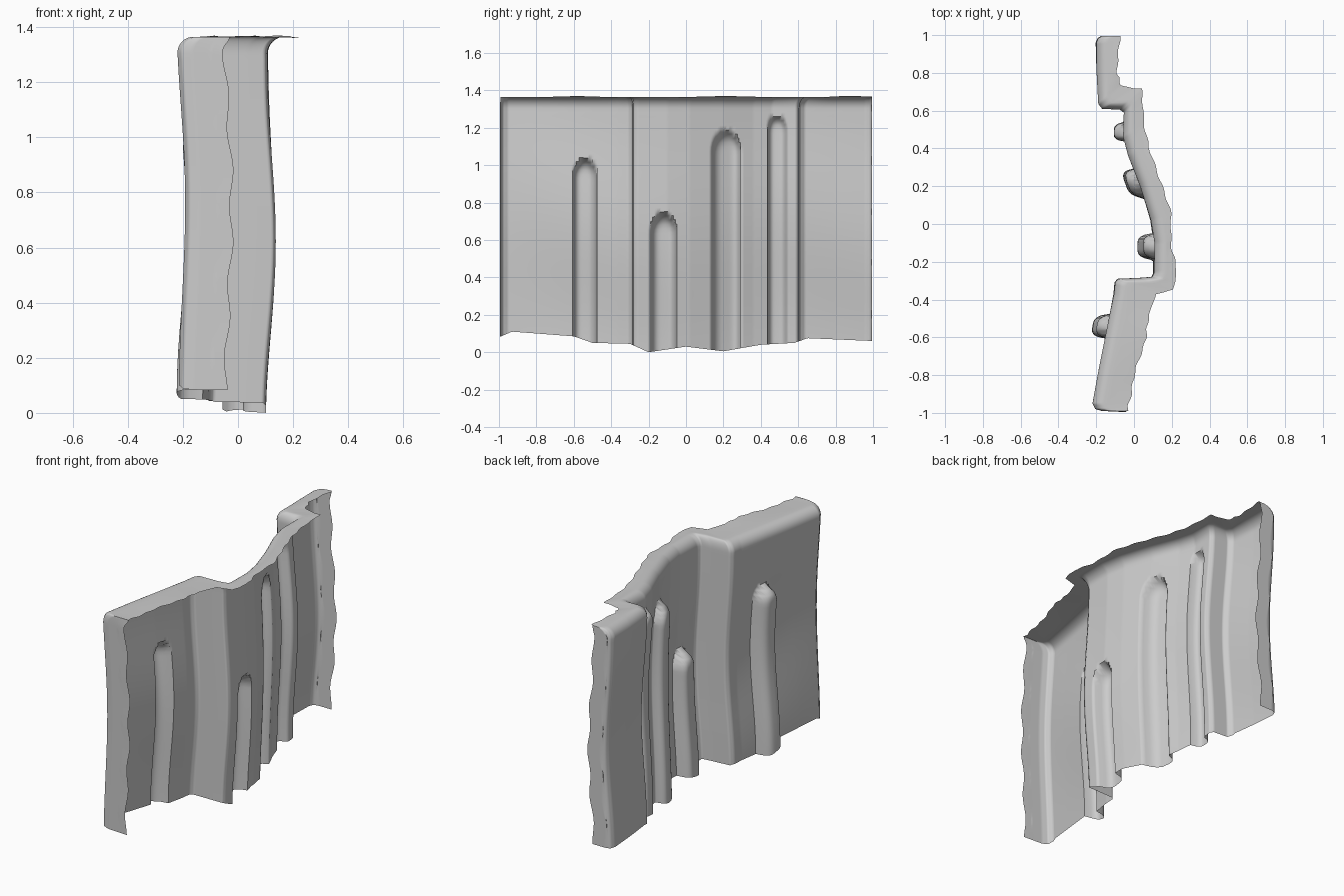
import bpy, bmesh, math, random

if "Cube" in bpy.data.objects:
    bpy.data.objects.remove(bpy.data.objects["Cube"])

random.seed(4)
TOP, R = 1.365, 0.06

# Plan outline: wall face x, y and matching back edge of the top lip x, y
PLAN = [
    (-0.05, -0.995, -0.03, -0.99), (-0.17, -0.99, -0.03, -0.99), (-0.205, -0.98, -0.03, -0.985),
    (-0.22, -0.95, -0.03, -0.96), (-0.19, -0.80, 0.00, -0.83), (-0.145, -0.58, 0.06, -0.62),
    (-0.105, -0.37, 0.085, -0.48), (-0.10, -0.31, 0.11, -0.37), (-0.085, -0.29, 0.15, -0.36),
    (0.03, -0.285, 0.20, -0.345), (0.095, -0.28, 0.215, -0.30), (0.105, -0.26, 0.22, -0.24),
    (0.105, -0.10, 0.195, -0.10), (0.085, 0.02, 0.19, 0.05), (0.03, 0.20, 0.14, 0.24),
    (-0.03, 0.36, 0.075, 0.41), (-0.055, 0.46, 0.06, 0.52), (-0.05, 0.59, 0.05, 0.69),
    (-0.07, 0.605, 0.045, 0.715), (-0.165, 0.61, 0.00, 0.715), (-0.185, 0.635, -0.07, 0.73),
    (-0.195, 0.80, -0.085, 0.80), (-0.20, 0.96, -0.08, 0.97), (-0.19, 0.985, -0.08, 0.99),
    (-0.17, 0.995, -0.08, 0.995), (-0.085, 0.995, -0.08, 0.995)]

# Ragged lower edge: y, z
HEM = [(-1, .08), (-.93, .11), (-.6, .085), (-.5, .05), (-.3, .045), (-.2, .0), (0, .03),
       (.2, .005), (.4, .04), (.58, .05), (.65, .075), (1, .06)]

# Round-topped ribs: centre y, half width, top z, depth
RIBS = [(-.54, .065, 1.03, .08), (-.12, .07, .74, .085), (.215, .078, 1.18, .075), (.487, .052, 1.26, .055)]


def hem(y):
    for (a, za), (b, zb) in zip(HEM, HEM[1:]):
        if y <= b:
            return za + (zb - za) * max(0, y - a) / (b - a)
    return HEM[-1][1]


def rib(y, z):
    out = 0
    for c, h, top, depth in RIBS:
        cap = 1.4 * h
        q = math.hypot((y - c) / h, max(0, z - top + cap) / cap)
        if q < 1:
            out = max(out, depth * (1 - q ** 3.5) ** 0.6)
    return out


def resample(points, step):
    out = []
    for a, b in zip(points, points[1:]):
        n = max(1, math.ceil(math.dist(a[:2], b[:2]) / step))
        out += [tuple(p + (q - p) * i / n for p, q in zip(a, b)) for i in range(n)]
    return out + [points[-1]]


# Wall shell: face rows, rounded shoulder, flat top lip
bm = bmesh.new()
columns = []
face_rows, arc_rows, lip_rows = 56, 8, 5
for fx, fy, bx, by in resample(PLAN, 0.009):
    depth = max(math.hypot(bx - fx, by - fy), 1e-5)
    ragged = 0.008 * math.sin(fy * 37) * math.sin(fy * 17 + 1)
    col = []

    def add(t, z):
        bow = 0.03 * math.sin(math.pi * z / TOP) ** 2 * (1 if z < TOP - R else 0)
        wave = 0.004 * math.sin(5 * fy + 6 * z)
        edge = 0.008 * math.sin(23 * z) if abs(fy) > 0.993 else 0
        x = fx + (bx - fx) * t + bow + wave + edge
        col.append(bm.verts.new((x - rib(fy, z) * (1 - t), fy + (by - fy) * t, z)))

    low = hem(fy)
    for i in range(face_rows):
        add(0, low + (TOP - R - low) * i / face_rows)
    for i in range(arc_rows + 1):
        a = math.pi / 2 * i / arc_rows
        add(min(1, R * (1 - math.cos(a)) / depth), TOP - R + R * math.sin(a))
    t0 = min(1, R / depth)
    for i in range(1, lip_rows + 1):
        f = i / lip_rows
        t = t0 + (1 - t0) * f
        add(t + (ragged / depth * f if depth > 0.08 else 0), TOP + 0.004 * f * math.sin(9 * fy))
    columns.append(col)

for a, b in zip(columns, columns[1:]):
    for i in range(len(a) - 1):
        bm.faces.new((a[i], a[i + 1], b[i + 1], b[i]))
bmesh.ops.remove_doubles(bm, verts=bm.verts, dist=0.0008)
bmesh.ops.recalc_face_normals(bm, faces=bm.faces)

# Outward side of the shell looks toward -x
if sum(f.normal.x * f.calc_area() for f in bm.faces) > 0:
    bmesh.ops.reverse_faces(bm, faces=bm.faces)

mesh = bpy.data.meshes.new("ribbed_wall")
bm.to_mesh(mesh)
bm.free()
wall = bpy.data.objects.new("ribbed_wall", mesh)
bpy.context.collection.objects.link(wall)
bpy.context.view_layer.objects.active = wall
wall.select_set(True)
bpy.ops.object.shade_smooth_by_angle(angle=math.radians(60))
